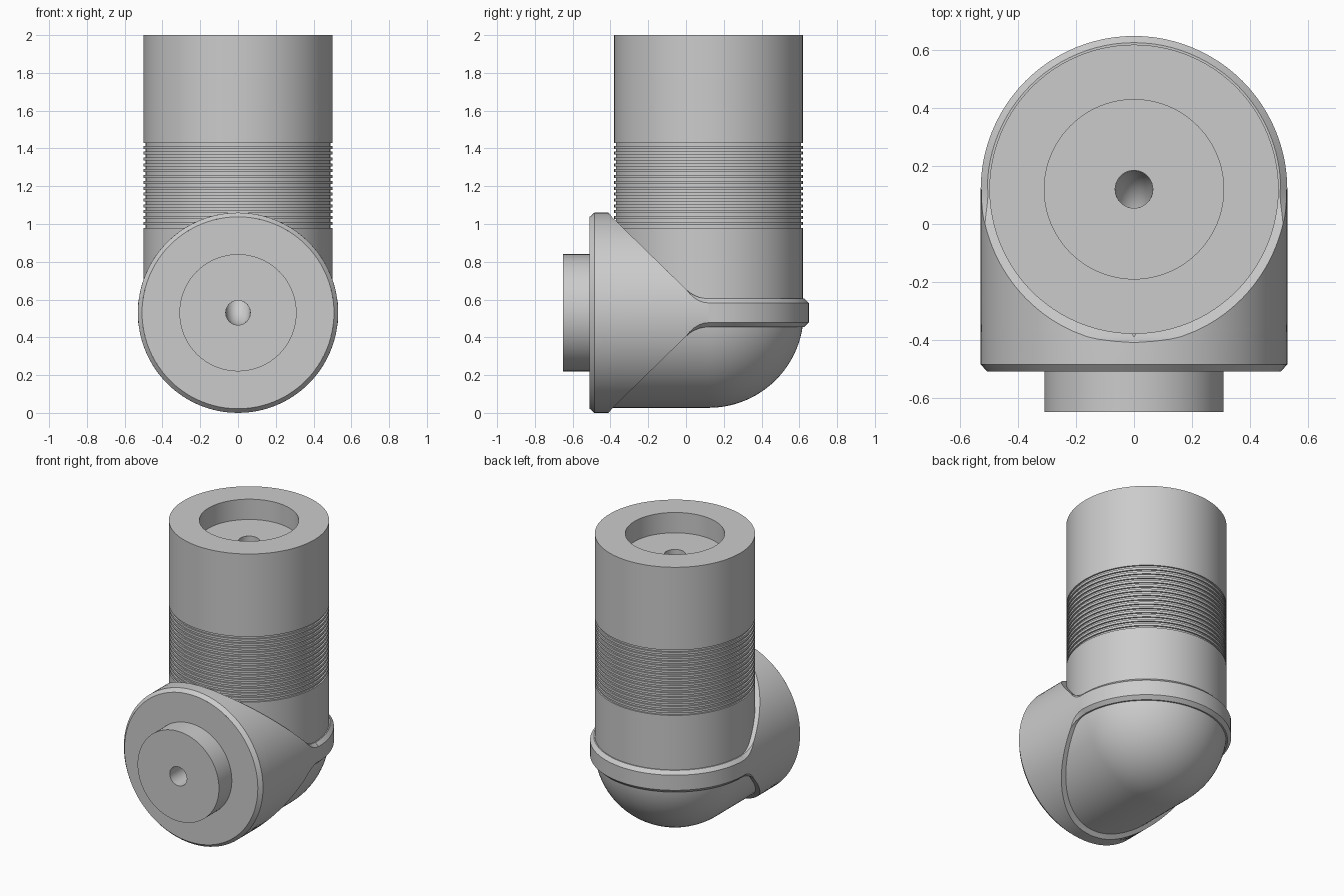
import bpy, bmesh
from math import sin, cos, pi, asin, sqrt, radians

if "Cube" in bpy.data.objects:
    bpy.data.objects.remove(bpy.data.objects["Cube"])

YC, ZC = 0.12, 0.53      # upright axis y, horizontal axis z
SEG = 96


def loft(name, rings, closed=True, flip=False):
    """Skin a list of equal-length point rings into one smooth object."""
    bm = bmesh.new()
    rows = [[bm.verts.new(p) for p in ring] for ring in rings]
    n = len(rows[0])
    for a, b in zip(rows, rows[1:]):
        for i in range(n if closed else n - 1):
            j = (i + 1) % n
            bm.faces.new((a[i], a[j], b[j], b[i]))
    bmesh.ops.remove_doubles(bm, verts=bm.verts, dist=1e-5)
    bmesh.ops.recalc_face_normals(bm, faces=bm.faces)
    if flip:
        bmesh.ops.reverse_faces(bm, faces=bm.faces)
    mesh = bpy.data.meshes.new(name)
    bm.to_mesh(mesh)
    bm.free()
    ob = bpy.data.objects.new(name, mesh)
    bpy.context.collection.objects.link(ob)
    bpy.ops.object.select_all(action='DESELECT')
    ob.select_set(True)
    bpy.context.view_layer.objects.active = ob
    bpy.ops.object.shade_smooth_by_angle(angle=radians(25))
    return ob


def lathe(name, profile, axis='Z', start=0.0, sweep=2 * pi):
    """Turn (radius, position) pairs about the upright or horizontal axis."""
    full = sweep > 6
    count = SEG if full else SEG // 2 + 1
    angles = [start + sweep * i / (count if full else count - 1) for i in range(count)]
    if axis == 'Z':
        rings = [[(r * cos(a), YC + r * sin(a), h) for a in angles] for r, h in profile]
    else:
        rings = [[(r * cos(a), h, ZC + r * sin(a)) for a in angles] for r, h in profile]
    return loft(name, rings, full)


# Upright barrel with fine grooves and a socket in the top
barrel = [(0.5, 0.6)]
for i in range(15):
    z = 0.98 + i * 0.031
    barrel += [(0.5, z), (0.49, z), (0.49, z + 0.015), (0.5, z + 0.015)]
barrel += [(0.5, 2.0), (0.31, 2.0), (0.31, 1.86), (0.065, 1.86)]
lathe("upright_barrel", barrel)

# Lower elbow: half pipe ending in a rounded back
dome = [(0.503, -0.45)]
dome += [(0.503 * cos(t * pi / 48), YC + 0.503 * sin(t * pi / 48)) for t in range(25)]
lathe("elbow_underside", dome, 'Y', pi, pi)

# Front face with its plug
lathe("front_plug", [(0.508, -0.51), (0.31, -0.51), (0.31, -0.65), (0.065, -0.65)], 'Y')

# Chamfered band round the back of the elbow
lathe("back_band", [(0.33, 0.605), (0.507, 0.605), (0.53, 0.582), (0.53, 0.478),
                    (0.507, 0.455), (0.33, 0.455)], 'Z', 0, pi)

# Collar that tapers from the front flange into the band: (y, radius, half height, chamfer)
stations = [(-0.51, 0.508, 0.508, 0), (-0.485, 0.53, 0.53, 0), (-0.41, 0.53, 0.53, 0),
            (-0.405, 0.53, 0.525, 0), (-0.398, 0.53, 0.515, 0)]
stations += [(-0.39 + 0.39 * i / 20, 0.53, 0.505 - 0.38 * i / 20, 0) for i in range(21)]
stations += [(0.02, 0.53, 0.107, 0.007), (0.045, 0.53, 0.092, 0.014), (0.07, 0.53, 0.082, 0.019),
             (0.095, 0.53, 0.077, 0.022), (YC, 0.53, 0.075, 0.023)]
sections = []
for y, R, h, c in stations:
    a = asin(min(1, (h - c) / R))
    lip = max(sqrt(max(0, R * R - (h - c) ** 2)) - c, 0)
    inner = max(lip - 0.2, 0)
    arc = [(R * cos(a * t / 20), y, ZC + R * sin(a * t / 20)) for t in range(-20, 21)]
    sections.append([(inner, y, ZC - h), (lip, y, ZC - h)] + arc
                    + [(lip, y, ZC + h), (inner, y, ZC + h)])
collar = loft("front_collar", sections, closed=False)
mirror = collar.modifiers.new("other_side", 'MIRROR')
mirror.merge_threshold = 1e-4

# Cable bore running from the plug, round the bend, up to the socket
bend = 0.1
path = [(-0.65, ZC, 0)]
path += [(YC - bend + bend * sin(t), ZC + bend - bend * cos(t), t)
         for t in (i * pi / 24 for i in range(13))]
path += [(YC, 1.86, pi / 2)]
bore = [[(0.065 * cos(a), y - 0.065 * sin(a) * sin(t), z + 0.065 * sin(a) * cos(t))
         for a in (k * pi / 16 for k in range(32))] for y, z, t in path]
loft("cable_bore", bore, flip=True)
